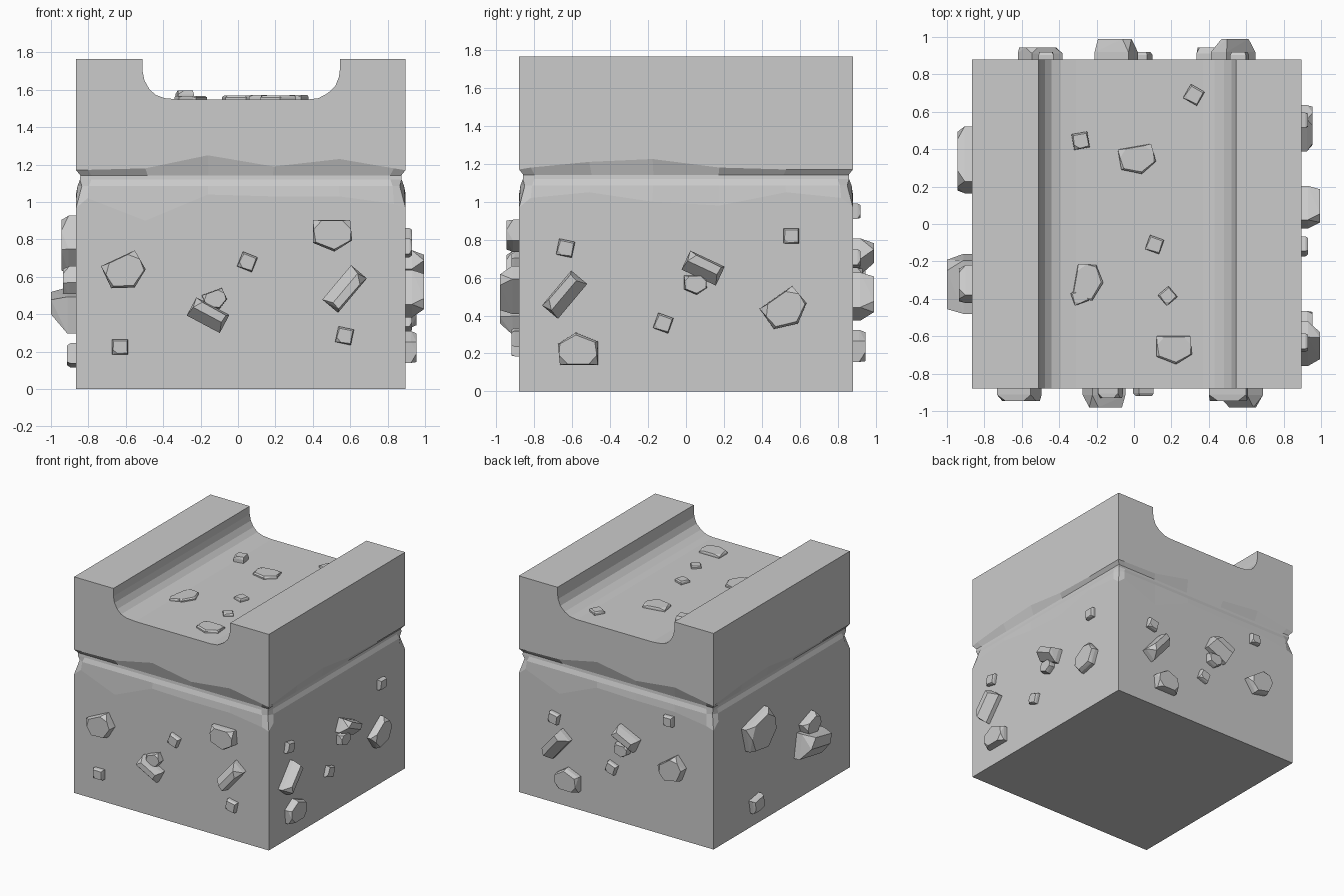
import bpy, bmesh, math
from mathutils import Vector, Matrix

if "Cube" in bpy.data.objects:
    bpy.data.objects.remove(bpy.data.objects["Cube"])

CX, H, TOP, FLOOR = 0.015, 0.88, 1.765, 1.548


def make_object(name, bm):
    bmesh.ops.recalc_face_normals(bm, faces=bm.faces[:])
    me = bpy.data.meshes.new(name)
    bm.to_mesh(me)
    bm.free()
    ob = bpy.data.objects.new(name, me)
    bpy.context.collection.objects.link(ob)
    return ob


# Block: stacked rings with a ragged chipped groove around the waist
T = [-1, -.93, -.58, -.2, .2, .6, .93]
UPPER = [[1.17, 1.172, 1.18, 1.25, 1.19, 1.23, 1.18],
         [1.17, 1.18, 1.21, 1.225, 1.18, 1.17, 1.17]]
LOWER = [[.97, 1.02, .9, 1.04, 1.03, 1.03, .99],
         [.97, 1.02, 1.05, 1.0, .98, 1.05, 1.02]]

bm = bmesh.new()


def ring(level):
    verts = []
    for side in range(4):
        a = side * math.pi / 2
        for i, t in enumerate(T):
            z, inset = level(side % 2, i)
            s = H - inset
            x, y = t * s, -s
            verts.append(bm.verts.new((CX + x * math.cos(a) - y * math.sin(a),
                                       x * math.sin(a) + y * math.cos(a), z)))
    return verts


levels = [lambda s, i: (0, 0),
          lambda s, i: (LOWER[s][i], 0),
          lambda s, i: (1.085, .03 if i == 0 else .007),
          lambda s, i: (1.12, .02),
          lambda s, i: (1.142, .022),
          lambda s, i: (UPPER[s][i], 0),
          lambda s, i: (TOP, 0)]
rings = [ring(f) for f in levels]
n = len(rings[0])
for lo, hi in zip(rings, rings[1:]):
    for i in range(n):
        j = (i + 1) % n
        bm.faces.new((lo[i], lo[j], hi[j], hi[i]))
bm.faces.new(rings[0][::-1])
bm.faces.new(rings[-1])
block = make_object("block", bm)

# Channel along the top, rounded where walls meet the floor
prof = [(-.51, 1.95), (-.51, 1.70), (-.50, 1.65), (-.475, 1.605), (-.44, 1.572),
        (-.39, 1.555), (-.31, FLOOR), (.37, FLOOR), (.43, 1.555), (.48, 1.582),
        (.52, 1.62), (.54, 1.67), (.545, 1.71), (.545, 1.95)]
bm = bmesh.new()
face = bm.faces.new([bm.verts.new((x, -1.2, z)) for x, z in prof])
ext = bmesh.ops.extrude_face_region(bm, geom=[face])
bmesh.ops.translate(bm, vec=(0, 2.4, 0),
                    verts=[v for v in ext["geom"] if isinstance(v, bmesh.types.BMVert)])
cutter = make_object("channel_cutter", bm)
mod = block.modifiers.new("channel", 'BOOLEAN')
mod.operation, mod.solver, mod.object = 'DIFFERENCE', 'EXACT', cutter
bpy.context.view_layer.objects.active = block
bpy.ops.object.modifier_apply(modifier=mod.name)
bpy.data.objects.remove(cutter)

# Stone shapes as (x, y, height) in unit size, wrapped by a convex hull
HEX = [(-1, 1), (.9, 1), (1, -.3), (.1, -1), (-1, -.45)]
HEXTOP = [(-.55, .95), (.5, .95), (.95, .4), (.9, -.3), (.1, -.85), (-.85, -.4), (-.95, .4)]
BOX = [(-1, -1), (1, -1), (1, 1), (-1, 1)]
SHAPES = {
    "stone": [(x, y, z) for x, y in HEX for z in (-.5, .5)] + [(x, y, 1) for x, y in HEXTOP],
    "shard": [(x, y, z) for x, y in BOX for z in (-.3, .35)]
    + [(-.9, .0, 1), (.8, .0, 1), (.85, .8, 1), (-.6, .85, 1)],
    "pebble": [(x, y, z) for x, y in BOX for z in (-.5, .6)]
    + [(-.9, -.4, 1), (-.3, -.9, 1), (.9, -.8, 1), (.85, .8, 1), (-.8, .8, 1)],
}


def wall(angle, dist):
    return (Matrix.Translation((CX, 0, 0)) @ Matrix.Rotation(angle, 4, 'Z')
            @ Matrix.Translation((0, -dist, 0)) @ Matrix.Rotation(math.pi / 2, 4, 'X'))


def stones(name, frame, items):
    bm = bmesh.new()
    for kind, u, v, w, h, rot, depth in items:
        m = (frame @ Matrix.Translation((u, v, 0)) @ Matrix.Rotation(math.radians(rot), 4, 'Z')
             @ Matrix.Diagonal((w / 2, h / 2, depth, 1)))
        vs = [bm.verts.new(m @ Vector(p)) for p in SHAPES[kind]]
        res = bmesh.ops.convex_hull(bm, input=vs)
        loose = {g for g in res["geom_interior"] + res["geom_unused"]
                 if isinstance(g, bmesh.types.BMVert)}
        bmesh.ops.delete(bm, geom=list(loose), context='VERTS')
    bmesh.ops.dissolve_limit(bm, angle_limit=.02, verts=bm.verts[:], edges=bm.edges[:])
    make_object(name, bm)


S, D, P = "stone", "shard", "pebble"
# Front stones (u is measured from the wall centre)
stones("front_stones", wall(0, H), [
    (S, -.615, .62, .21, .18, 25, .065), (S, .49, .82, .21, .17, 0, .065),
    (D, -.175, .395, .20, .11, -28, .10), (S, -.135, .475, .12, .1, 20, .05),
    (D, .555, .535, .24, .11, 230, .10), (P, .035, .68, .085, .085, -22, .04),
    (P, -.645, .225, .085, .08, 0, .04), (P, .555, .285, .085, .085, -12, .04)])
# Right stones
stones("right_stones", wall(math.pi / 2, H), [
    (P, -.635, .755, .085, .085, -12, .035), (D, -.64, .51, .24, .11, 50, .10),
    (S, -.57, .225, .21, .17, 180, .06), (D, .09, .65, .20, .11, -25, .10),
    (S, .05, .56, .12, .1, 0, .05), (P, -.12, .36, .085, .085, -20, .035),
    (P, .555, .82, .08, .08, 0, .035), (S, .53, .425, .22, .18, 35, .06)])
# Back stones
stones("back_stones", wall(math.pi, H), [
    (P, -.55, .70, .085, .085, -12, .04), (D, -.515, .5, .24, .11, 50, .11),
    (S, -.42, .24, .20, .17, 180, .065), (D, .11, .71, .20, .12, -25, .11),
    (S, .07, .6, .12, .1, 0, .05), (P, -.03, .43, .085, .085, -20, .04),
    (P, .485, .95, .08, .08, 0, .04), (S, .535, .56, .21, .18, 35, .065)])
# Left stones, larger
stones("left_stones", wall(-math.pi / 2, H), [
    (S, -.33, .75, .32, .29, 15, .08), (D, .32, .42, .29, .20, -10, .135),
    (S, .33, .56, .18, .15, 20, .07), (P, -.35, .18, .13, .11, 10, .05)])
# Stones in the channel floor
stones("channel_stones", Matrix.Translation((0, 0, FLOOR)), [
    (S, .02, .34, .19, .15, 10, .022), (S, -.24, -.31, .19, .15, 80, .02),
    (S, .215, -.675, .19, .15, 0, .022), (P, -.285, .445, .085, .085, 10, .047),
    (P, .32, .69, .085, .085, -30, .025), (P, .11, -.11, .08, .08, -20, .025),
    (P, -.29, -.39, .08, .07, 20, .02), (P, .18, -.385, .075, .075, 40, .02)])
